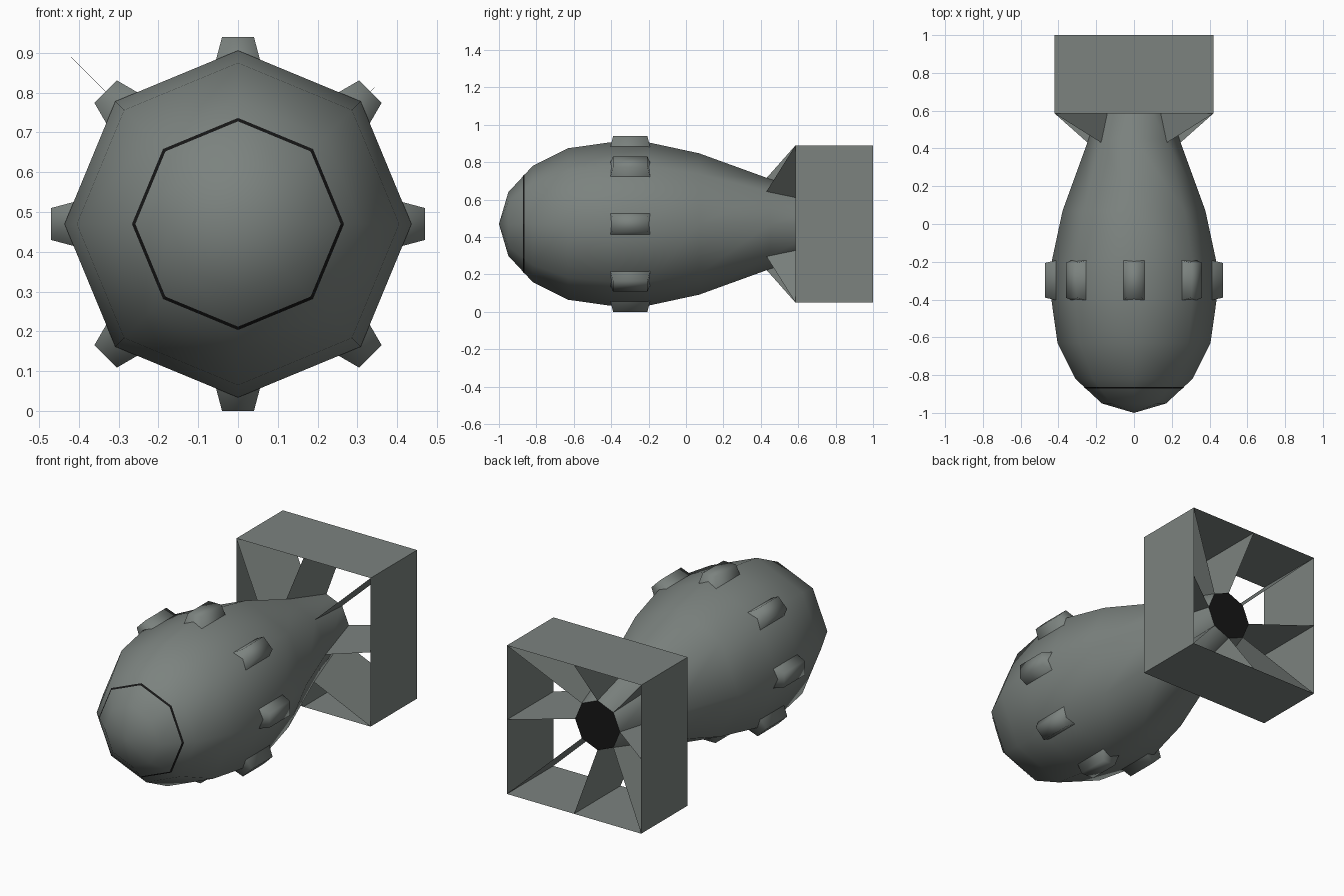
import bpy, math

if "Cube" in bpy.data.objects:
    bpy.data.objects.remove(bpy.data.objects["Cube"])

CZ = 0.47          # height of the long axis
SIDES = 8


def material(name, rgb):
    m = bpy.data.materials.new(name)
    m.diffuse_color = (*rgb, 1)
    m.use_nodes = True
    m.node_tree.nodes["Principled BSDF"].inputs["Base Color"].default_value = m.diffuse_color
    return m


GREY = material("grey green metal", (0.20, 0.225, 0.212))
BLACK = material("black", (0.008, 0.008, 0.008))


def make(name, verts, faces, mat, smooth=False):
    me = bpy.data.meshes.new(name)
    me.from_pydata(verts, [], faces)
    me.materials.append(mat)
    me.polygons.foreach_set("use_smooth", [smooth] * len(faces))
    me.update()
    ob = bpy.data.objects.new(name, me)
    bpy.context.collection.objects.link(ob)
    return ob


def ring(y, r):
    return [(r * math.cos(i * math.tau / SIDES), y, CZ + r * math.sin(i * math.tau / SIDES))
            for i in range(SIDES)]


def lathe(name, profile, mat, tip=None, smooth=True):
    """Octagonal rings along y; optional pointed start."""
    verts = [v for y, r in profile for v in ring(y, r)]
    faces = []
    for k in range(len(profile) - 1):
        for i in range(SIDES):
            a, b = k * SIDES + i, k * SIDES + (i + 1) % SIDES
            faces.append((a, a + SIDES, b + SIDES, b))
    if tip is not None:
        verts.append((0, tip, CZ))
        faces += [(len(verts) - 1, i, (i + 1) % SIDES) for i in range(SIDES)]
    return make(name, verts, faces, mat, smooth)


# Rounded body tapering to the tail
lathe("body", [(-0.95, 0.17), (-0.82, 0.31), (-0.63, 0.405), (-0.41, 0.436), (-0.2, 0.436),
               (0.07, 0.378), (0.45, 0.24), (0.79, 0.14)], GREY, tip=-1.0)

# Black seam around the nose and black tail end
lathe("nose_seam", [(-0.871, 0.258), (-0.863, 0.2665)], BLACK, smooth=False)
make("tail_cap", ring(0.79, 0.14), [tuple(reversed(range(SIDES)))], BLACK)

# Eight tapered lugs around the widest part
for n in range(SIDES):
    t = n * math.tau / SIDES
    c, s = math.cos(t), math.sin(t)
    verts = []
    for r, w, d in ((0.38, 0.064, 0.113), (0.47, 0.04, 0.092)):
        for u, v in ((-w, -d), (w, -d), (w, d), (-w, d)):
            verts.append((r * c - u * s, -0.298 + v, CZ + r * s + u * c))
    faces = [(4, 7, 6, 5)] + [(i, i + 4, (i + 1) % 4 + 4, (i + 1) % 4) for i in range(4)]
    make(f"lug_{n + 1}", verts, faces, GREY, True)

# Open square tail box
H, Y0, Y1 = 0.42, 0.585, 1.0
corners = [(-H, -H), (H, -H), (H, H), (-H, H)]
verts = [(x, y, CZ + z) for y in (Y0, Y1) for x, z in corners]
make("tail_box", verts, [(i, (i + 1) % 4, (i + 1) % 4 + 4, i + 4) for i in range(4)], GREY)

# Eight flat fins from the tail cone to the box corners and side middles
for n in range(SIDES):
    t = n * math.tau / SIDES
    c, s = math.cos(t), math.sin(t)
    outer = H if n % 2 == 0 else H * math.sqrt(2)
    pts = [(0.43, 0.245), (Y0, outer), (Y1, outer), (0.79, 0.138)]
    make(f"fin_{n + 1}", [(r * c, y, CZ + r * s) for y, r in pts], [(0, 1, 2, 3)], GREY)
